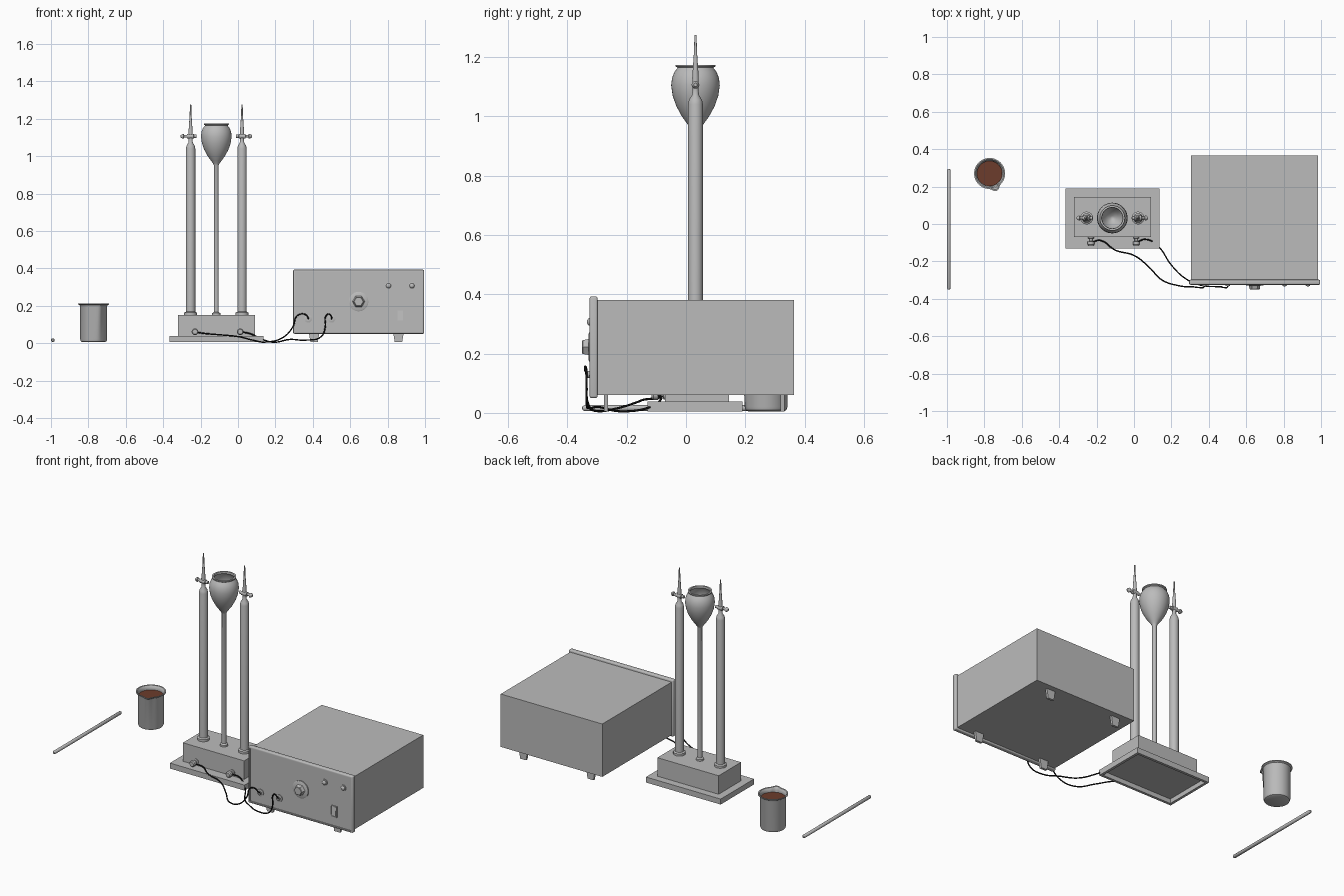
import bpy, bmesh, math
from mathutils import Matrix, Vector

if "Cube" in bpy.data.objects:
    bpy.data.objects.remove(bpy.data.objects["Cube"])


def material(name, rgb):
    m = bpy.data.materials.new(name)
    m.diffuse_color = (*rgb, 1)
    m.use_nodes = True
    m.node_tree.nodes["Principled BSDF"].inputs["Base Color"].default_value = m.diffuse_color
    return m


GREY = material("grey", (0.5, 0.5, 0.5))
BROWN = material("brown_liquid", (0.15, 0.045, 0.025))
BLACK = material("black_wire", (0.008, 0.008, 0.008))
AXES = {"z": Matrix(), "front": Matrix.Rotation(math.pi / 2, 4, "X"),
        "right": Matrix.Rotation(math.pi / 2, 4, "Y"),
        "left": Matrix.Rotation(-math.pi / 2, 4, "Y")}


def finish(name, bm, mat, smooth=True):
    bmesh.ops.recalc_face_normals(bm, faces=bm.faces)
    me = bpy.data.meshes.new(name)
    bm.to_mesh(me)
    bm.free()
    me.materials.append(mat)
    if smooth:
        for p in me.polygons:
            p.use_smooth = True
        me.set_sharp_from_angle(angle=math.radians(35))
    ob = bpy.data.objects.new(name, me)
    bpy.context.collection.objects.link(ob)
    return ob


def lathe(name, profile, loc, axis="z", mat=GREY, segs=32, tweak=None):
    """Revolve (radius, height) points; the profile starts and ends on the axis."""
    bm = bmesh.new()
    rings = [[bm.verts.new((r * math.cos(a), r * math.sin(a), z))
              for a in (math.tau * i / segs for i in range(segs))] if r > 0
             else [bm.verts.new((0, 0, z))] for r, z in profile]
    for a, b in zip(rings, rings[1:]):
        for i in range(segs):
            j = (i + 1) % segs
            quad = [a[i % len(a)], a[j % len(a)], b[j % len(b)], b[i % len(b)]]
            bm.faces.new(list(dict.fromkeys(quad)))
    if tweak:
        for v in bm.verts:
            tweak(v)
    bm.transform(Matrix.Translation(loc) @ AXES[axis])
    return finish(name, bm, mat)


def box(name, lo, hi, bevel=0, recess=None):
    """Box between two corners; recess = (face direction, rim width, depth)."""
    lo, hi = Vector(lo), Vector(hi)
    bm = bmesh.new()
    bmesh.ops.create_cube(bm, size=1)
    bm.transform(Matrix.Translation((lo + hi) / 2) @ Matrix.Diagonal((*(hi - lo), 1)))
    bm.normal_update()
    if bevel:
        bmesh.ops.bevel(bm, geom=bm.edges[:], offset=bevel, segments=3,
                        profile=0.5, affect="EDGES")
        bm.normal_update()
    if recess:
        d, rim, depth = Vector(recess[0]), recess[1], recess[2]
        face = max(bm.faces, key=lambda f: f.normal.dot(d) * f.calc_area())
        bmesh.ops.inset_region(bm, faces=[face], thickness=rim)
        cap = bmesh.ops.extrude_face_region(bm, geom=[face])["geom"]
        bmesh.ops.translate(bm, vec=-d * depth,
                            verts=[v for v in cap if isinstance(v, bmesh.types.BMVert)])
        if face.is_valid:
            bmesh.ops.delete(bm, geom=[face], context="FACES")
    return finish(name, bm, GREY, bevel > 0)


# --- Electrolysis stand: hollow foot plate, block, two tubes, central reservoir
CX, CY = -0.116, 0.032
box("foot_plate", (-0.365, -0.13, 0.005), (0.135, 0.19, 0.038),
    recess=((0, 0, -1), 0.022, 0.027))
box("stand_block", (-0.32, -0.07, 0.038), (0.09, 0.145, 0.15))

for side, tag in ((-1, "left"), (1, "right")):
    x = CX + side * 0.1375
    lathe(tag + "_tube", [(0, 0.15), (0.034, 0.15), (0.034, 0.163), (0.025, 0.168),
          (0.025, 1.04), (0.022, 1.055), (0.012, 1.072), (0.01, 1.09), (0.011, 1.13),
          (0.009, 1.16), (0.005, 1.22), (0.0035, 1.275), (0, 1.275)], (x, CY, 0))
    # stopcock with its handle pointing outwards
    lathe(tag + "_stopcock", [(0, -0.032), (0.009, -0.032), (0.009, -0.018),
          (0.013, -0.016), (0.013, 0.018), (0.007, 0.02), (0.007, 0.034),
          (0.013, 0.037), (0.013, 0.043), (0.006, 0.053), (0, 0.053)],
          (x, CY, 1.106), tag, segs=20)

lathe("reservoir", [(0, 0.15), (0.022, 0.15), (0.022, 0.16), (0.013, 0.166),
      (0.0125, 0.95), (0.017, 0.96), (0.028, 0.975), (0.046, 1.0), (0.065, 1.035),
      (0.077, 1.07), (0.082, 1.105), (0.079, 1.13), (0.071, 1.15), (0.06, 1.164),
      (0.067, 1.168), (0.067, 1.174), (0.057, 1.174), (0.055, 1.164), (0.066, 1.148),
      (0.076, 1.105), (0.07, 1.065), (0.04, 1.005), (0.012, 0.975), (0, 0.972)],
      (CX, CY, 0), segs=40)

# screw terminals on the block
for i, x in enumerate((-0.23, 0.012)):
    lathe(f"block_terminal_{i}", [(0, 0), (0.016, 0), (0.016, 0.006), (0.008, 0.008),
          (0.008, 0.022), (0.018, 0.024), (0.018, 0.04), (0.013, 0.046), (0, 0.046)],
          (x, -0.07, 0.061), "front", segs=16)

# --- Power supply: case, recessed front panel, feet
box("supply_case", (0.305, -0.302, 0.06), (0.985, 0.365, 0.38))
box("supply_front", (0.295, -0.325, 0.05), (0.995, -0.298, 0.393), 0.007,
    ((0, -1, 0), 0.006, 0.006))
for x in (0.407, 0.858):
    for y in (-0.27, 0.325):
        foot = box("supply_foot", (x - 0.029, y - 0.007, 0.005), (x + 0.029, y + 0.007, 0.062))
        for v in foot.data.vertices:      # narrower at the floor
            if v.co.z < 0.03:
                v.co.x = x + (v.co.x - x) * 0.68

# panel controls
PY = -0.319
lathe("dial_plate", [(0, 0), (0.052, 0), (0.052, 0.006), (0.046, 0.009), (0, 0.009)],
      (0.645, PY, 0.222), "front")
lathe("dial_knob", [(0, 0.008), (0.034, 0.008), (0.03, 0.013), (0.027, 0.029),
      (0.024, 0.031), (0, 0.031)], (0.645, PY, 0.222), "front", segs=6)
for i, x in enumerate((0.805, 0.93)):
    lathe(f"indicator_{i}", [(0, 0), (0.018, 0), (0.018, 0.006), (0.013, 0.007),
          (0.011, 0.011), (0.006, 0.014), (0, 0.015)], (x, PY, 0.307), "front", segs=20)
for i, x in enumerate((0.375, 0.5)):
    lathe(f"socket_{i}", [(0, 0), (0.021, 0), (0.021, 0.005), (0.012, 0.007),
          (0.012, 0.013), (0.007, 0.013), (0.007, 0.005), (0, 0.005)],
          (x, PY, 0.13), "front", segs=20)
box("switch_frame", (0.846, PY - 0.005, 0.115), (0.888, PY + 0.002, 0.182),
    recess=((0, -1, 0), 0.005, 0.004))
rocker = box("switch_rocker", (0.853, PY - 0.008, 0.122), (0.881, PY, 0.175))
for v in rocker.data.vertices:            # tilted rocker
    if v.co.z > 0.15 and v.co.y < PY - 0.004:
        v.co.y = PY - 0.002

# --- Wires lying on the floor between block and supply
WIRES = {
    "left_wire": [(-0.23, -0.1, 0.06), (-0.18, -0.088, 0.052), (-0.1, -0.14, 0.045),
                  (0, -0.168, 0.035), (0.08, -0.23, 0.016), (0.15, -0.3, 0.006),
                  (0.24, -0.33, 0.03), (0.295, -0.336, 0.09), (0.315, -0.336, 0.145),
                  (0.355, -0.34, 0.155), (0.373, -0.338, 0.14), (0.375, -0.322, 0.13)],
    "right_wire": [(0.012, -0.1, 0.06), (0.06, -0.082, 0.052), (0.13, -0.12, 0.02),
                   (0.2, -0.22, 0.005), (0.28, -0.295, 0.02), (0.36, -0.328, 0.016),
                   (0.445, -0.335, 0.035), (0.467, -0.335, 0.09), (0.468, -0.337, 0.14),
                   (0.485, -0.34, 0.156), (0.499, -0.338, 0.143), (0.5, -0.322, 0.13)]}
for name, pts in WIRES.items():
    cu = bpy.data.curves.new(name, "CURVE")
    cu.dimensions = "3D"
    cu.bevel_depth, cu.bevel_resolution, cu.resolution_u = 0.0038, 2, 6
    cu.use_fill_caps = True
    sp = cu.splines.new("BEZIER")
    sp.bezier_points.add(len(pts) - 1)
    for bp, p in zip(sp.bezier_points, pts):
        bp.co = p
        bp.handle_left_type = bp.handle_right_type = "AUTO"
    cu.materials.append(BLACK)
    bpy.context.collection.objects.link(bpy.data.objects.new(name, cu))

# --- Beaker with pouring lip, its liquid, and the stirring rod
SPOUT = -1.18


def spout(v):
    d = math.atan2(v.co.y, v.co.x) - SPOUT
    d = abs((d + math.pi) % math.tau - math.pi)
    if v.co.z > 0.19 and v.co.xy.length > 0.05 and d < 0.4:
        k = 1 + 0.22 * math.cos(d / 0.4 * math.pi / 2) ** 2
        v.co.x *= k
        v.co.y *= k


BX, BY = -0.772, 0.27
lathe("beaker", [(0, 0.005), (0.06, 0.005), (0.068, 0.009), (0.072, 0.02), (0.072, 0.195),
      (0.075, 0.203), (0.083, 0.208), (0.083, 0.213), (0.076, 0.212), (0.07, 0.204),
      (0.068, 0.194), (0.068, 0.02), (0.06, 0.012), (0, 0.012)], (BX, BY, 0), segs=48, tweak=spout)
lathe("beaker_liquid", [(0, 0.013), (0.059, 0.013), (0.0675, 0.022), (0.0675, 0.188),
      (0, 0.188)], (BX, BY, 0), mat=BROWN, segs=48)
lathe("stirring_rod", [(0, -0.323), (0.006, -0.321), (0.01, -0.314), (0.01, 0.314),
      (0.006, 0.321), (0, 0.323)], (-0.99, -0.028, 0.016), "front", segs=16)
